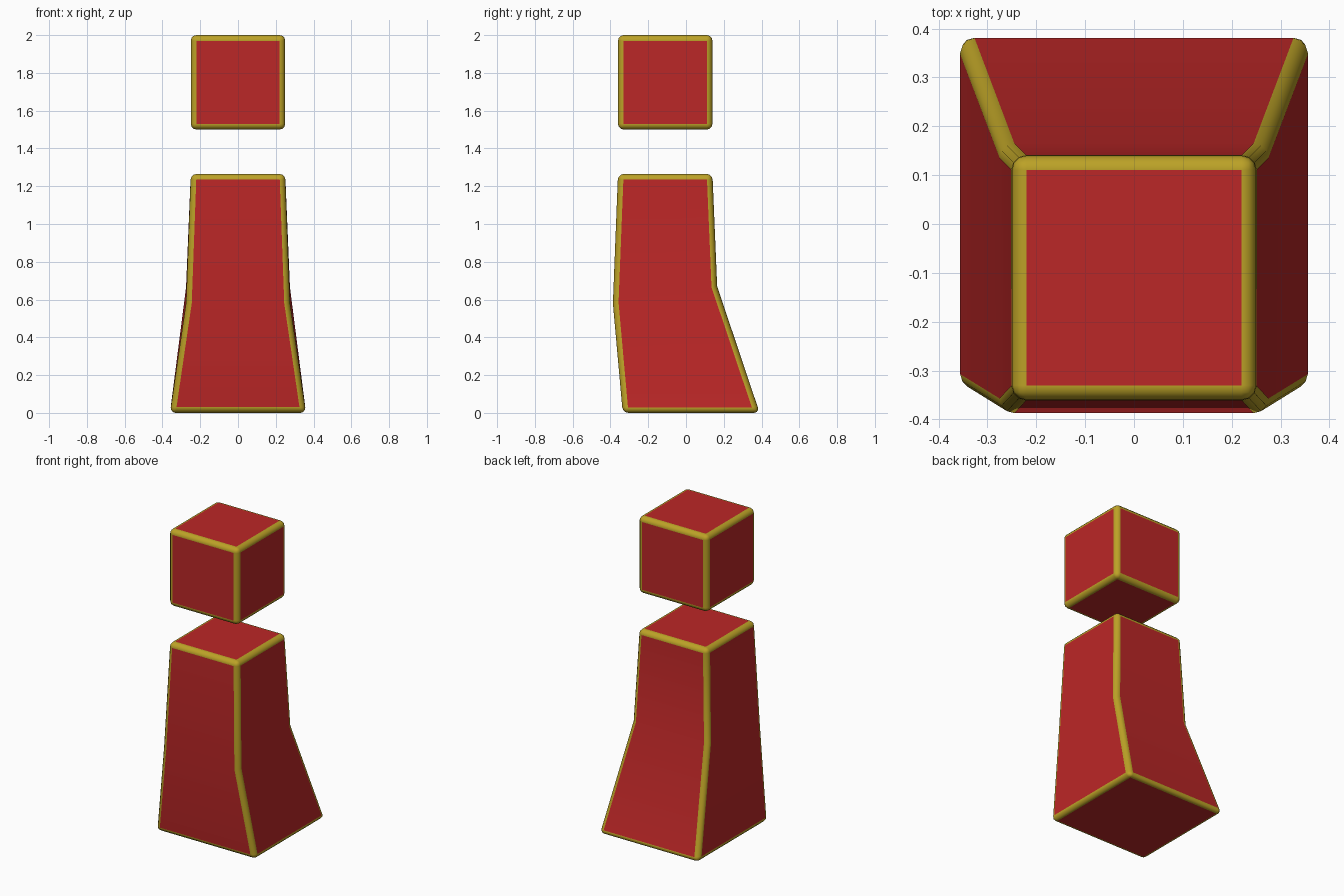
import bpy
import bmesh

if "Cube" in bpy.data.objects:
    bpy.data.objects.remove(bpy.data.objects["Cube"])


def material(name, rgb):
    m = bpy.data.materials.new(name)
    m.diffuse_color = (*rgb, 1)
    m.use_nodes = True
    m.node_tree.nodes["Principled BSDF"].inputs["Base Color"].default_value = m.diffuse_color
    return m


RED = material("red", (0.5, 0.02, 0.02))
YELLOW = material("yellow", (0.5, 0.36, 0.02))


def stacked_block(name, rings):
    """Loft four-sided rings: (half width front, half width back, y front, z front, y back, z back)."""
    bm = bmesh.new()
    loops = []
    for wf, wb, yf, zf, yb, zb in rings:
        corners = [(-wf, yf, zf), (wf, yf, zf), (wb, yb, zb), (-wb, yb, zb)]
        loops.append([bm.verts.new(c) for c in corners])
    for low, high in zip(loops, loops[1:]):
        for i in range(4):
            j = (i + 1) % 4
            bm.faces.new((low[i], low[j], high[j], high[i]))
    bm.faces.new(loops[0][::-1])
    bm.faces.new(loops[-1])
    bmesh.ops.recalc_face_normals(bm, faces=bm.faces)
    for f in bm.faces:
        f.smooth = True
    mesh = bpy.data.meshes.new(name)
    bm.to_mesh(mesh)
    bm.free()
    mesh.materials.append(RED)
    mesh.materials.append(YELLOW)
    ob = bpy.data.objects.new(name, mesh)
    bpy.context.collection.objects.link(ob)

    # Rounded edges in the trim colour; the shallow waist crease stays red
    bev = ob.modifiers.new("rounded_edges", "BEVEL")
    bev.width = 0.03
    bev.segments = 3
    bev.limit_method = 'ANGLE'
    bev.angle_limit = 0.6
    bev.material = 1
    bev.harden_normals = True
    return ob


# Floating cube head
stacked_block("head", [
    (0.25, 0.25, -0.36, 1.5, 0.14, 1.5),
    (0.25, 0.25, -0.36, 2.0, 0.14, 2.0),
])

# Tapered body with a flared skirt
stacked_block("body", [
    (0.36, 0.36, -0.335, 0.0, 0.39, 0.0),
    (0.275, 0.275, -0.387, 0.58, 0.165, 0.67),
    (0.25, 0.25, -0.36, 1.265, 0.14, 1.265),
])
